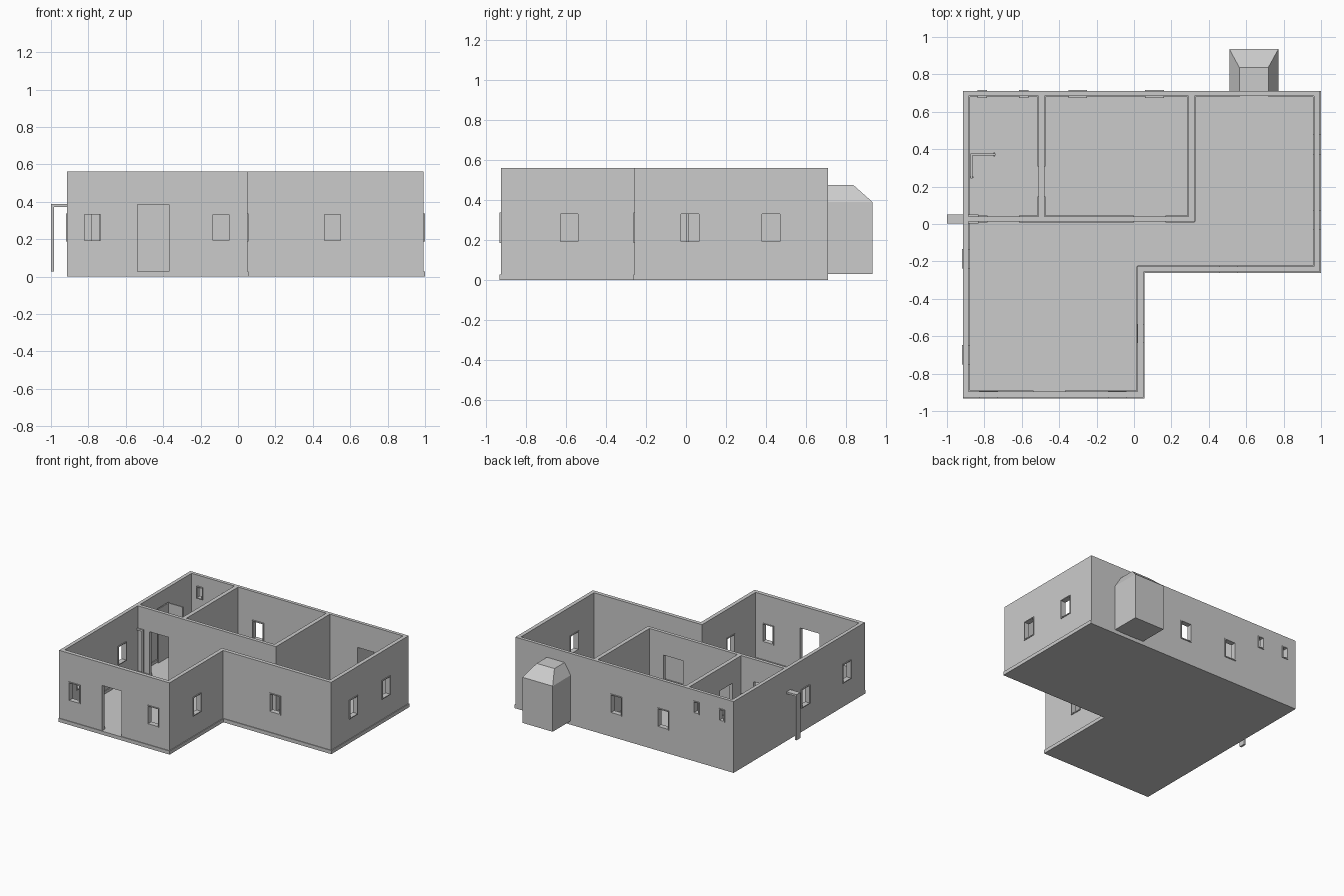
import bpy, bmesh

if "Cube" in bpy.data.objects:
    bpy.data.objects.remove(bpy.data.objects["Cube"])

Z0, TOP = 0.028, 0.5625          # floor level, wall top
X0, X1, Y0, Y1 = -0.913, 0.993, -0.927, 0.71
NX, NY = 0.05, -0.257            # inner corner of the L plan
WALL = 0.031

grey = bpy.data.materials.new("plaster_grey")
grey.diffuse_color = (0.6, 0.6, 0.6, 1)
grey.use_nodes = True
grey.node_tree.nodes["Principled BSDF"].inputs["Base Color"].default_value = grey.diffuse_color


def finish(name, bm):
    bmesh.ops.recalc_face_normals(bm, faces=bm.faces)
    me = bpy.data.meshes.new(name)
    bm.to_mesh(me)
    bm.free()
    me.materials.append(grey)
    ob = bpy.data.objects.new(name, me)
    bpy.context.collection.objects.link(ob)
    return ob


def add_prism(bm, outline, lo, hi, place=lambda u, v, w: (u, v, w)):
    """Extrude a 2D outline between two depths; place() maps it to 3D."""
    a = [bm.verts.new(place(u, v, lo)) for u, v in outline]
    b = [bm.verts.new(place(u, v, hi)) for u, v in outline]
    bm.faces.new(a)
    bm.faces.new(b)
    n = len(a)
    for i in range(n):
        j = (i + 1) % n
        bm.faces.new((a[i], a[j], b[j], b[i]))


def rect(x0, x1, y0, y1):
    return [(x0, y0), (x1, y0), (x1, y1), (x0, y1)]


def add_box(bm, x0, x1, y0, y1, z0, z1):
    add_prism(bm, rect(x0, x1, y0, y1), z0, z1)


def l_plan(grow):
    return [(X0, Y0 - grow), (NX + grow, Y0 - grow), (NX + grow, NY - grow),
            (X1 + grow, NY - grow), (X1 + grow, Y1), (X0, Y1)]


def cut(target, cutter):
    m = target.modifiers.new("cut", 'BOOLEAN')
    m.operation, m.solver, m.object = 'DIFFERENCE', 'EXACT', cutter
    bpy.context.view_layer.objects.active = target
    bpy.ops.object.modifier_apply(modifier=m.name)


# floor slab, slightly proud of the front and right walls
bm = bmesh.new()
add_prism(bm, l_plan(0.006), 0, Z0)
finish("floor_slab", bm)

# walls: solid block, hollowed by the rooms
bm = bmesh.new()
add_prism(bm, l_plan(0), Z0 - 0.001, TOP)
walls = finish("walls", bm)

bath = rect(-0.884, -0.51, 0.04, 0.684)
bedroom = rect(-0.478, 0.291, 0.04, 0.684)
living = [(-0.884, -0.896), (0.019, -0.896), (0.019, -0.227), (0.962, -0.227),
          (0.962, 0.684), (0.323, 0.684), (0.323, 0.013), (-0.884, 0.013)]
rooms = [bath, bedroom, living]
bm = bmesh.new()
for room in rooms:
    add_prism(bm, room, -0.1, 1)
room_cutter = finish("room_cutter", bm)

# windows: axis the wall faces along, outer wall plane, direction, centre, size, z range
windows = []
for x in (-0.778, -0.09):
    windows.append(('y', Y0, -1, x, 0.1, 0.187, 0.338))
windows.append(('y', NY, -1, 0.505, 0.1, 0.187, 0.338))
for y in (0.02, 0.425):
    windows.append(('x', X1, 1, y, 0.105, 0.187, 0.338))
windows.append(('x', NX, 1, -0.585, 0.1, 0.187, 0.338))
for y in (-0.185, -0.7):
    windows.append(('x', X0, -1, y, 0.105, 0.187, 0.338))
for x in (-0.3, 0.11):
    windows.append(('y', Y1, 1, x, 0.1, 0.187, 0.338))
for x in (-0.812, -0.59):
    windows.append(('y', Y1, 1, x, 0.052, 0.38, 0.477))

# doorways: x0, x1, y0, y1 of each cutter
doors = [(-0.537, -0.37, -1.0, -0.85),      # front door
         (-0.782, -0.616, -0.03, 0.09),     # bathroom to living room
         (0.0, 0.168, -0.03, 0.09),         # bedroom to living room
         (-0.55, -0.44, 0.147, 0.307)]      # bathroom to bedroom


def wall_place(axis):
    if axis == 'x':
        return lambda u, v, w: (w, u, v)
    return lambda u, v, w: (u, w, v)


bm = bmesh.new()
for axis, plane, d, c, size, lo, hi in windows:
    h = size / 2 - 0.001
    add_prism(bm, rect(c - h, c + h, lo + 0.001, hi - 0.001),
              plane - 0.06, plane + 0.06, wall_place(axis))
for x0, x1, y0, y1 in doors:
    add_box(bm, x0, x1, y0, y1, -0.05, 0.385)
opening_cutter = finish("opening_cutter", bm)

# fireplace recess, cut through wall and chimney
bm = bmesh.new()
add_box(bm, 0.565, 0.72, 0.6, 0.88, 0.01, 0.365)
fire_cutter = finish("fireplace_cutter", bm)

# chimney: box with sloped shoulders, open to the room
bm = bmesh.new()
rings = []
for x0, x1, y1, z in ((0.51, 0.772, 0.935, 0.01 + Z0 - 0.008),
                      (0.51, 0.772, 0.935, 0.39),
                      (0.563, 0.718, 0.837, 0.477)):
    rings.append([bm.verts.new((x, y, z)) for x, y in rect(x0, x1, Y1 - 0.005, y1)])
for a, b in zip(rings, rings[1:]):
    for i in range(4):
        j = (i + 1) % 4
        bm.faces.new((a[i], a[j], b[j], b[i]))
bm.faces.new(rings[0])
bm.faces.new(rings[-1])
chimney = finish("chimney", bm)
bm = bmesh.new()
add_box(bm, 0.565, 0.72, 0.69, 0.88, 0.032, 0.365)
hearth_cutter = finish("hearth_cutter", bm)

for cutter in (room_cutter, opening_cutter, fire_cutter):
    cut(walls, cutter)
cut(chimney, hearth_cutter)
for ob in (room_cutter, opening_cutter, fire_cutter, hearth_cutter):
    bpy.data.objects.remove(ob)

# thin window frames lining each opening
bm = bmesh.new()
for axis, plane, d, c, size, lo, hi in windows:
    h, t = size / 2, 0.007
    w0, w1 = sorted((plane + d * 0.006, plane - d * (WALL + 0.004)))
    place = wall_place(axis)
    outer, inner = rect(c - h, c + h, lo, hi), rect(c - h + t, c + h - t, lo + t, hi - t)
    v = [[bm.verts.new(place(p, q, w)) for p, q in loop]
         for w in (w0, w1) for loop in (outer, inner)]
    for a, b in ((0, 1), (1, 3), (3, 2), (2, 0)):
        for i in range(4):
            j = (i + 1) % 4
            bm.faces.new((v[a][i], v[a][j], v[b][j], v[b][i]))
finish("window_frames", bm)

# door frame standing through the left wall
bm = bmesh.new()
a, b, t, top = -1.0, -0.832, 0.015, 0.388
add_prism(bm, [(a, Z0), (a + t, Z0), (a + t, top - t), (b - t, top - t),
               (b - t, Z0), (b, Z0), (b, top), (a, top)], 0.003, 0.05, wall_place('y'))
finish("door_frame", bm)

# skirting boards along each room, broken at doorways and fireplace
gaps = doors + [(0.565, 0.72, 0.6, 0.8)]
bm = bmesh.new()
for room in rooms:
    for (xa, ya), (xb, yb) in zip(room, room[1:] + room[:1]):
        along_x = abs(xb - xa) > abs(yb - ya)
        lo, hi = sorted((xa, xb) if along_x else (ya, yb))
        fixed = ya if along_x else xa
        # outlines run anticlockwise, so the room is on the left
        side = (1 if xb > xa else -1) if along_x else (-1 if yb > ya else 1)
        f0, f1 = sorted((fixed, fixed + side * 0.006))
        spans = [(lo, hi)]
        for gx0, gx1, gy0, gy1 in gaps:
            g = (gx0, gx1) if along_x else (gy0, gy1)
            n = (gy0, gy1) if along_x else (gx0, gx1)
            if n[0] < fixed < n[1] and lo < g[0] and g[1] < hi:
                spans = [s for p, q in spans for s in
                         ([(p, g[0]), (g[1], q)] if p < g[0] < q else [(p, q)])]
        for p, q in spans:
            if along_x:
                add_box(bm, p, q, f0, f1, Z0, Z0 + 0.022)
            else:
                add_box(bm, f0, f1, p, q, Z0, Z0 + 0.022)
finish("skirting_boards", bm)

# shower screen: two thin panels with small handles
bm = bmesh.new()
add_box(bm, -0.873, -0.74, 0.366, 0.376, Z0, 0.455)
add_box(bm, -0.873, -0.863, 0.243, 0.366, Z0, 0.455)
finish("shower_screen", bm)
bm = bmesh.new()
add_box(bm, -0.75, -0.742, 0.36, 0.382, 0.3, 0.32)
add_box(bm, -0.879, -0.857, 0.245, 0.253, 0.3, 0.32)
finish("shower_handles", bm)
